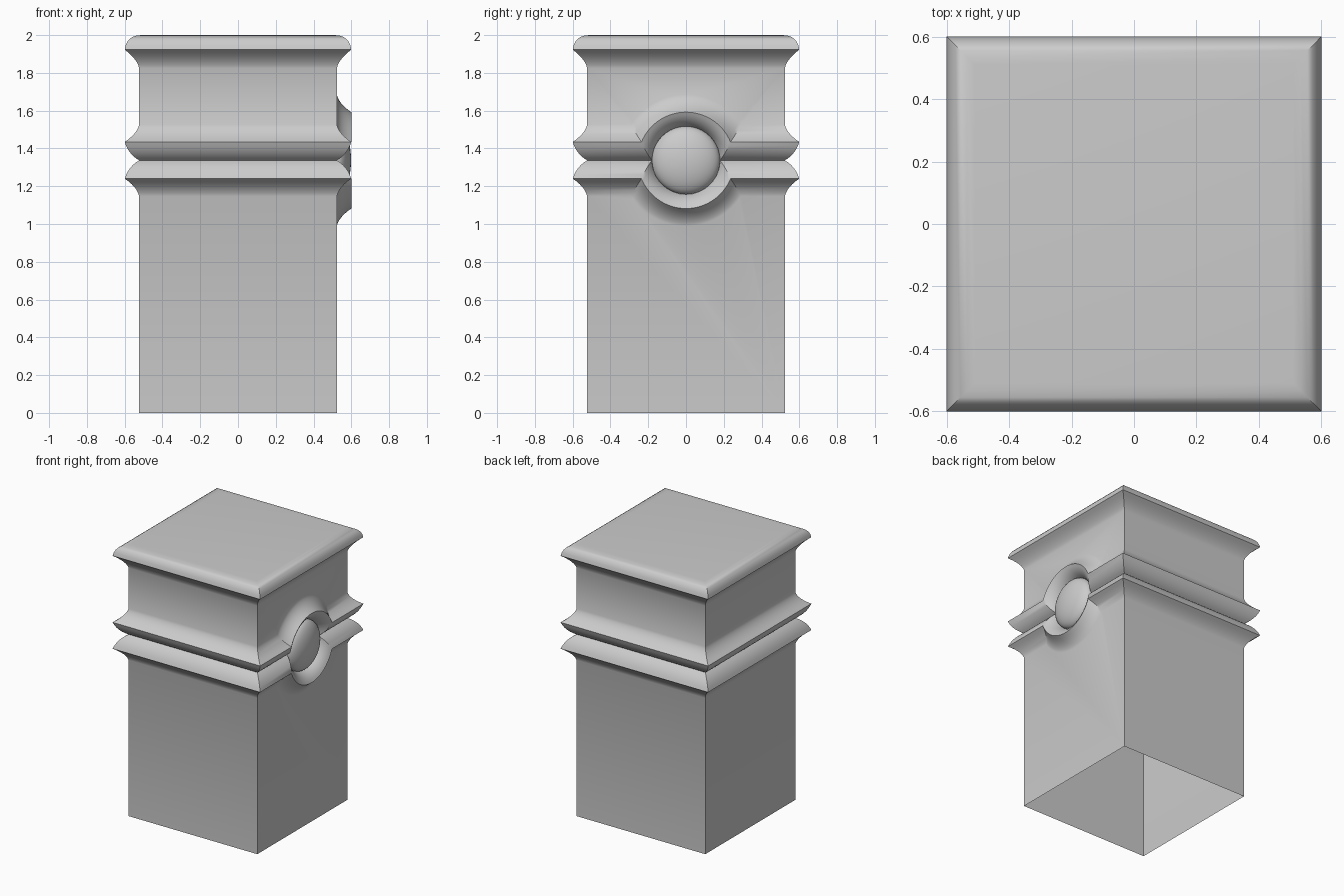
import bpy, bmesh
from math import sin, cos, asin, pi
from mathutils import Matrix, Vector

if "Cube" in bpy.data.objects:
    bpy.data.objects.remove(bpy.data.objects["Cube"])

WALL, MID, BALL = 0.523, 1.337, 0.18   # wall half width, groove height, ball radius
LIP = 0.077                            # how far mouldings stand out
ARC = 36


def curve(p, c, q, n=6):
    """Points on a quadratic curve from p to q, without q."""
    p, c, q = Vector(p), Vector(c), Vector(q)
    return [p * (1 - t) ** 2 + c * 2 * t * (1 - t) + q * t * t
            for t in (i / n for i in range(n))]


# Moulding section: (stand-out, distance from the groove)
section = curve((0, 0), (0.055, 0.03), (LIP, 0.097))
section += curve((LIP, 0.097), (0.012, 0.14), (0, 0.19)) + [Vector((0, 0.19))]

# Cap section: (half width, height)
cap = curve((WALL, 1.825), (WALL + 0.012, 1.875), (0.6, 1.923))
cap += curve((0.6, 1.923), (0.59, 2.0), (0.51, 2.0)) + [Vector((0.51, 2.0))]


def plain_row(w, z):
    return [(w, -w, z), (w, w, z)]


def moulding_row(o, b, side, ornate):
    """One line of the band; on the ornate face it is mitred into a ring round the ball."""
    w, z = WALL + o, MID + side * b
    if not ornate:
        return plain_row(w, z)
    a = b * 0.075 / 0.097 if b < 0.097 else b - 0.022
    r = BALL + a
    start = asin(b / r)
    pts = []
    for i in range(ARC + 1):
        t = pi - start - (pi - 2 * start) * i / ARC
        pts.append((w, r * cos(t), MID + side * r * sin(t)))
    return [(w, -w, z)] + pts + [(w, w, z)]


def add_strips(bm, rows, turn):
    verts = [[bm.verts.new(turn @ Vector(p)) for p in row] for row in rows]
    for lo, hi in zip(verts, verts[1:]):
        if len(lo) == len(hi):
            for i in range(len(lo) - 1):
                bm.faces.new((lo[i], lo[i + 1], hi[i + 1], hi[i]))
        else:
            bm.faces.new(lo + hi[::-1])


def finish(bm, name, angle):
    me = bpy.data.meshes.new(name)
    bm.to_mesh(me)
    bm.free()
    ob = bpy.data.objects.new(name, me)
    bpy.context.collection.objects.link(ob)
    bpy.ops.object.select_all(action='DESELECT')
    ob.select_set(True)
    bpy.context.view_layer.objects.active = ob
    bpy.ops.object.shade_smooth_by_angle(angle=angle)


# Post: four sides, open underneath; the right side carries the ring
bm = bmesh.new()
for k in range(4):
    turn = Matrix.Rotation(k * pi / 2, 3, 'Z')
    lower = [moulding_row(o, b, -1, k == 0) for o, b in reversed(section)]
    upper = [moulding_row(o, b, 1, k == 0) for o, b in section]
    add_strips(bm, [plain_row(WALL, 0)] + lower, turn)
    add_strips(bm, upper + [plain_row(*p) for p in cap], turn)
t = 0.51
bm.faces.new([bm.verts.new((x, y, 2.0)) for x, y in ((-t, -t), (t, -t), (t, t), (-t, t))])
bmesh.ops.remove_doubles(bm, verts=bm.verts, dist=1e-5)
bmesh.ops.recalc_face_normals(bm, faces=bm.faces)
finish(bm, "post", 0.55)

# Ball: shallow dome set inside the ring
bm = bmesh.new()
bmesh.ops.create_uvsphere(bm, u_segments=40, v_segments=24, radius=BALL)
bmesh.ops.delete(bm, geom=[v for v in bm.verts if v.co.z < -1e-4], context='VERTS')
bmesh.ops.transform(bm, verts=bm.verts, matrix=Matrix.Translation((WALL, 0, MID))
                    @ Matrix.Rotation(pi / 2, 4, 'Y') @ Matrix.Diagonal((1, 1, 0.42, 1)))
finish(bm, "ball_ornament", 0.7)
